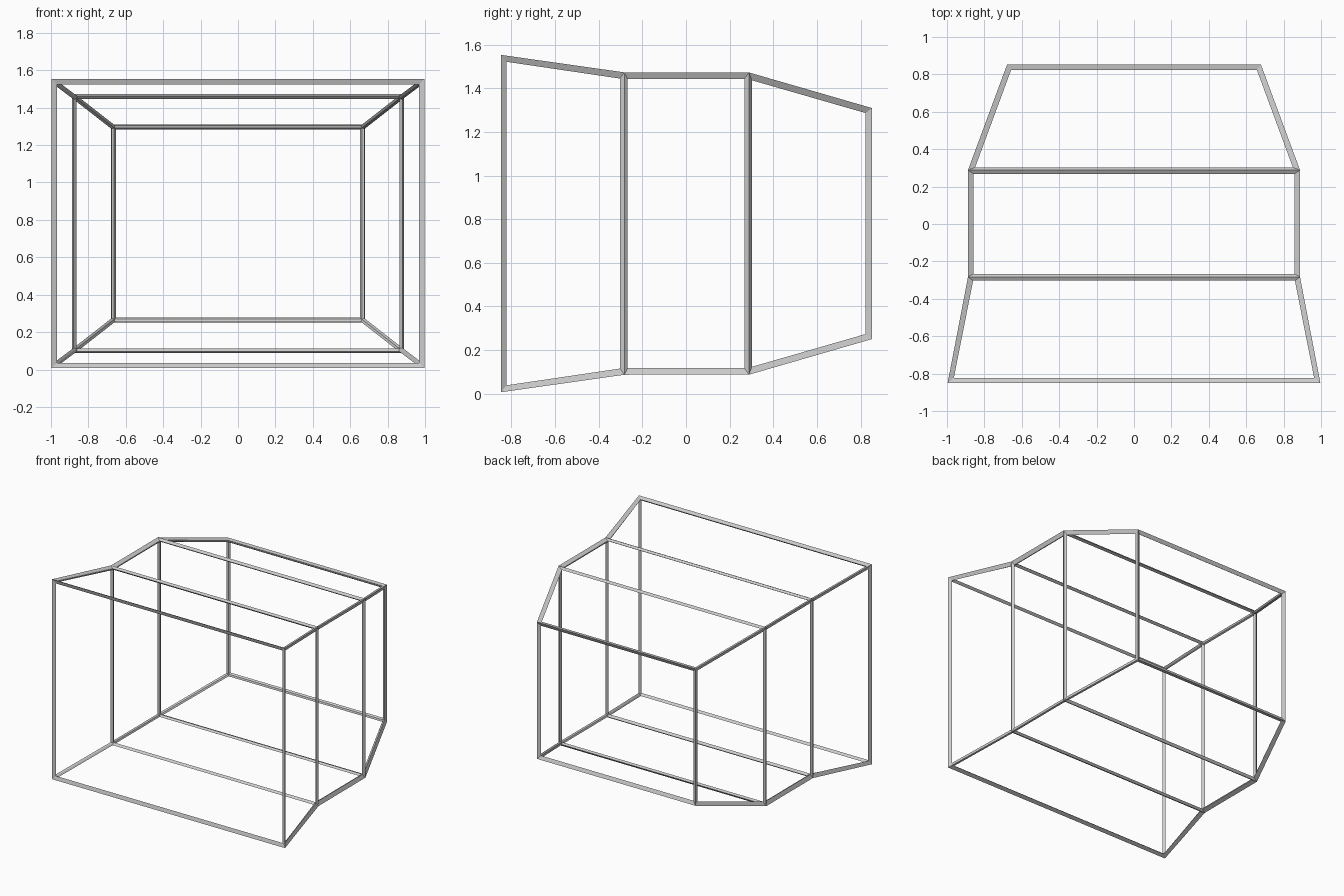
import bpy, bmesh

if "Cube" in bpy.data.objects:
    bpy.data.objects.remove(bpy.data.objects["Cube"])

# Cross-section rings, front to back: y, half width, half height
RINGS = [(-0.84, 0.985, 0.762), (-0.285, 0.875, 0.68),
         (0.285, 0.875, 0.68), (0.84, 0.67, 0.52)]
MID_Z = 0.78

# Closed stepped box used as the cage of the frame
bm = bmesh.new()
loops = []
for y, w, h in RINGS:
    loops.append([bm.verts.new((sx * w, y, MID_Z + sz * h))
                  for sx, sz in ((-1, -1), (1, -1), (1, 1), (-1, 1))])
for a, b in zip(loops, loops[1:]):
    for i in range(4):
        j = (i + 1) % 4
        bm.faces.new((a[i], a[j], b[j], b[i]))
bm.faces.new(loops[0])
bm.faces.new(loops[-1][::-1])
bmesh.ops.recalc_face_normals(bm, faces=bm.faces)
mesh = bpy.data.meshes.new("tapered_frame")
bm.to_mesh(mesh)
bm.free()
frame = bpy.data.objects.new("tapered_frame", mesh)
bpy.context.collection.objects.link(frame)

# Thin bars along every edge
wire = frame.modifiers.new("bars", 'WIREFRAME')
wire.thickness = 0.036
wire.use_even_offset = True
wire.use_replace = True
